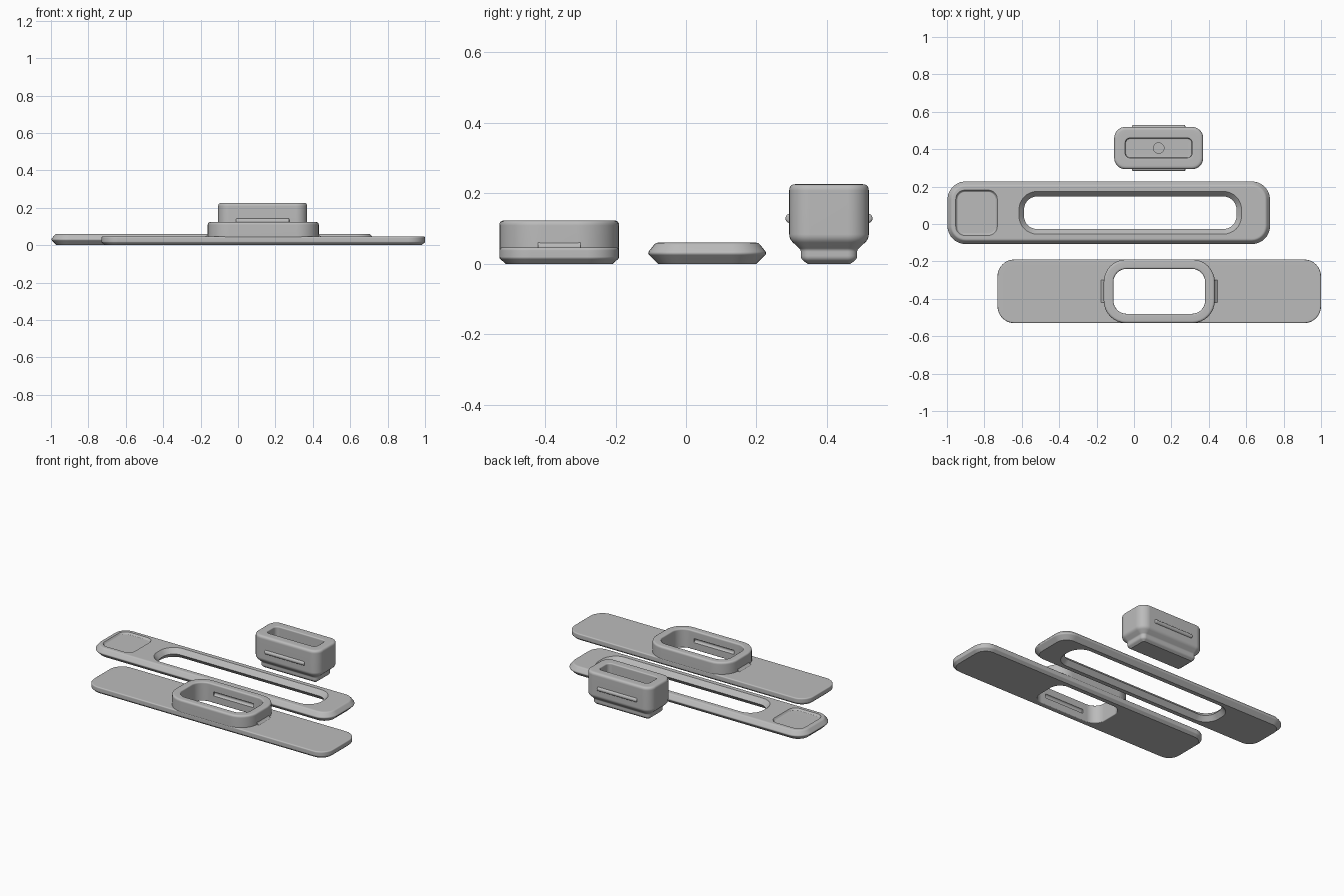
import bpy, bmesh, math
from mathutils import Vector, Matrix

cube = bpy.data.objects.get("Cube")
if cube:
    bpy.data.objects.remove(cube, do_unlink=True)

grey = bpy.data.materials.new("plain grey")
grey.use_nodes = True
GREY = (0.5, 0.5, 0.5, 1)
grey.diffuse_color = GREY
grey.node_tree.nodes["Principled BSDF"].inputs["Base Color"].default_value = GREY


def make_object(name, bm):
    bmesh.ops.recalc_face_normals(bm, faces=bm.faces)
    mesh = bpy.data.meshes.new(name)
    bm.to_mesh(mesh)
    bm.free()
    obj = bpy.data.objects.new(name, mesh)
    bpy.context.collection.objects.link(obj)
    mesh.materials.append(grey)
    return obj


def rounded(points, steps=4):
    """Round the corners of an (inset, z, radius) profile."""
    out = []
    for i, (u, z, r) in enumerate(points):
        p = Vector((u, z))
        if r == 0 or i in (0, len(points) - 1):
            out.append(p)
            continue
        a, b = (p + (Vector(q[:2]) - p).normalized() * r
                for q in (points[i - 1], points[i + 1]))
        for k in range(steps + 1):
            t = k / steps
            out.append(a * (1 - t) ** 2 + p * 2 * t * (1 - t) + b * t * t)
    return out


def outline(hx, hy, r, steps=8):
    """Rounded rectangle with the same point count at every size."""
    pts = []
    for k, (sx, sy) in enumerate([(1, 1), (-1, 1), (-1, -1), (1, -1)]):
        for i in range(steps + 1):
            a = (k + i / steps) * math.pi / 2
            pts.append((sx * (hx - r) + r * math.cos(a),
                        sy * (hy - r) + r * math.sin(a)))
    return pts


def loft(name, centre, sections, ring=False):
    """Skin rounded rectangles; a ring closes through its hole, else ends are capped."""
    bm = bmesh.new()
    loops = []
    for (hx, hy, r), profile in sections:
        for u, z in profile:
            loops.append([bm.verts.new((centre[0] + x, centre[1] + y, z))
                          for x, y in outline(hx - u, hy - u, max(r - u, 0.005))])
    pairs = list(zip(loops, loops[1:]))
    if ring:
        pairs.append((loops[-1], loops[0]))
    else:
        bm.faces.new(loops[0])
        bm.faces.new(loops[-1])
    for a, b in pairs:
        for i in range(len(a)):
            j = (i + 1) % len(a)
            bm.faces.new((a[i], a[j], b[j], b[i]))
    return make_object(name, bm)


def rod(name, centre, radius, length, axis):
    bm = bmesh.new()
    turn = Matrix.Rotation(math.pi / 2, 4, "Y") if axis == "X" else Matrix()
    bmesh.ops.create_cone(bm, cap_ends=True, segments=24, radius1=radius, radius2=radius,
                          depth=length, matrix=Matrix.Translation(centre) @ turn)
    return make_object(name, bm)


def cut(obj, cutter):
    mod = obj.modifiers.new("cut", "BOOLEAN")
    mod.operation = "DIFFERENCE"
    mod.solver = "EXACT"
    mod.object = cutter
    bpy.context.view_layer.objects.active = obj
    bpy.ops.object.modifier_apply(modifier=mod.name)
    bpy.data.objects.remove(cutter, do_unlink=True)


def finish(obj):
    bpy.ops.object.select_all(action="DESELECT")
    obj.select_set(True)
    bpy.context.view_layer.objects.active = obj
    bpy.ops.object.shade_smooth_by_angle(angle=math.radians(32))
    obj.modifiers.new("even shading", "WEIGHTED_NORMAL").keep_sharp = True


# Slotted frame with bevelled rim and bevelled slot
rim = rounded([(0.03, 0, 0), (0, 0.03, 0.008), (0.024, 0.06, 0.008), (0.04, 0.06, 0)])
slot = rounded([(-0.035, 0.06, 0), (-0.025, 0.06, 0.006), (0, 0.03, 0.006), (-0.025, 0, 0)])
frame = loft("slotted_frame", (-0.135, 0.06),
             [((0.865, 0.17, 0.1), rim)], ring=False)
hole = loft("slot_cutter", (-0.02, 0.06),
            [((0.568, 0.087, 0.07), [(-0.026, -0.001), (-0.025, 0), (0, 0.03),
                                     (-0.022, 0.055), (-0.028, 0.061)])])
cut(frame, hole)
# Shallow square recess near the frame's end
cut(frame, loft("recess_cutter", (-0.842, 0.06),
                [((0.112, 0.122, 0.05), [(0.012, 0.048), (0.008, 0.05), (0, 0.061)])]))
finish(frame)

# Strap plate, opened beneath the collar
mid = (0.135, -0.36)
plate = rounded([(0.018, 0, 0), (0, 0.016, 0.004), (0, 0.046, 0.008), (0.03, 0.046, 0)])
finish(loft("strap_plate", mid,
            [((0.865, 0.17, 0.09), plate),
             ((0.27, 0.145, 0.09), [(0, 0.046), (0, 0)])], ring=True))

# Raised collar with a through hole
wall = rounded([(0.012, 0.03, 0), (0, 0.042, 0.005), (0, 0.123, 0.014), (0.03, 0.123, 0)])
bore = rounded([(-0.02, 0.123, 0), (0, 0.123, 0.01), (0, 0, 0.006), (-0.025, 0, 0)])
collar = loft("collar", mid, [((0.27, 0.145, 0.09), [(0, 0)]),
                              ((0.297, 0.17, 0.12), wall),
                              ((0.245, 0.12, 0.07), bore)], ring=True)
# Grooves on both long inner walls
for side in (-1, 1):
    cut(collar, rod("groove_cutter", (mid[0], mid[1] + side * 0.118, 0.06),
                    0.0135, 0.29, "X"))
finish(collar)

# Small sloped fillets where the collar meets the plate
for side, label in ((-1, "right"), (1, "left")):
    bm = bmesh.new()
    foot = mid[0] + side * 0.293
    rows = [[bm.verts.new((foot + side * dx, mid[1] + y, z))
             for dx, z in ((0, 0.044), (0.022, 0.044), (0.008, 0.052), (0, 0.066))]
            for y in (-0.06, 0.06)]
    for i in range(4):
        j = (i + 1) % 4
        bm.faces.new((rows[0][i], rows[0][j], rows[1][j], rows[1][i]))
    for row in rows:
        bm.faces.new(row)
    finish(make_object("collar_fillet_" + label, bm))

# Plug body with narrow neck and sunken pocket
hub = (0.132, 0.406)
shell = rounded([(0.052, 0, 0), (0.033, 0.014, 0.009), (0.033, 0.04, 0.006),
                 (0, 0.07, 0.014), (0, 0.226, 0.018), (0.035, 0.226, 0)])
pocket = rounded([(-0.015, 0.226, 0), (0, 0.226, 0.008), (0, 0.1, 0.006), (0.02, 0.1, 0)])
plug = loft("plug_body", hub, [((0.238, 0.113, 0.06), shell),
                               ((0.178, 0.052, 0.025), pocket)])
cut(plug, rod("dimple_cutter", (*hub, 0.1), 0.028, 0.05, "Z"))
finish(plug)

# Snap ridges on the plug's long sides
for side, label in ((-1, "front"), (1, "back")):
    ridge = rod("snap_ridge_" + label, (hub[0], hub[1] + side * 0.11, 0.129),
                0.0135, 0.285, "X")
    bev = ridge.modifiers.new("round ends", "BEVEL")
    bev.width, bev.segments, bev.limit_method = 0.006, 3, "ANGLE"
    bev.angle_limit = math.radians(40)
    finish(ridge)
